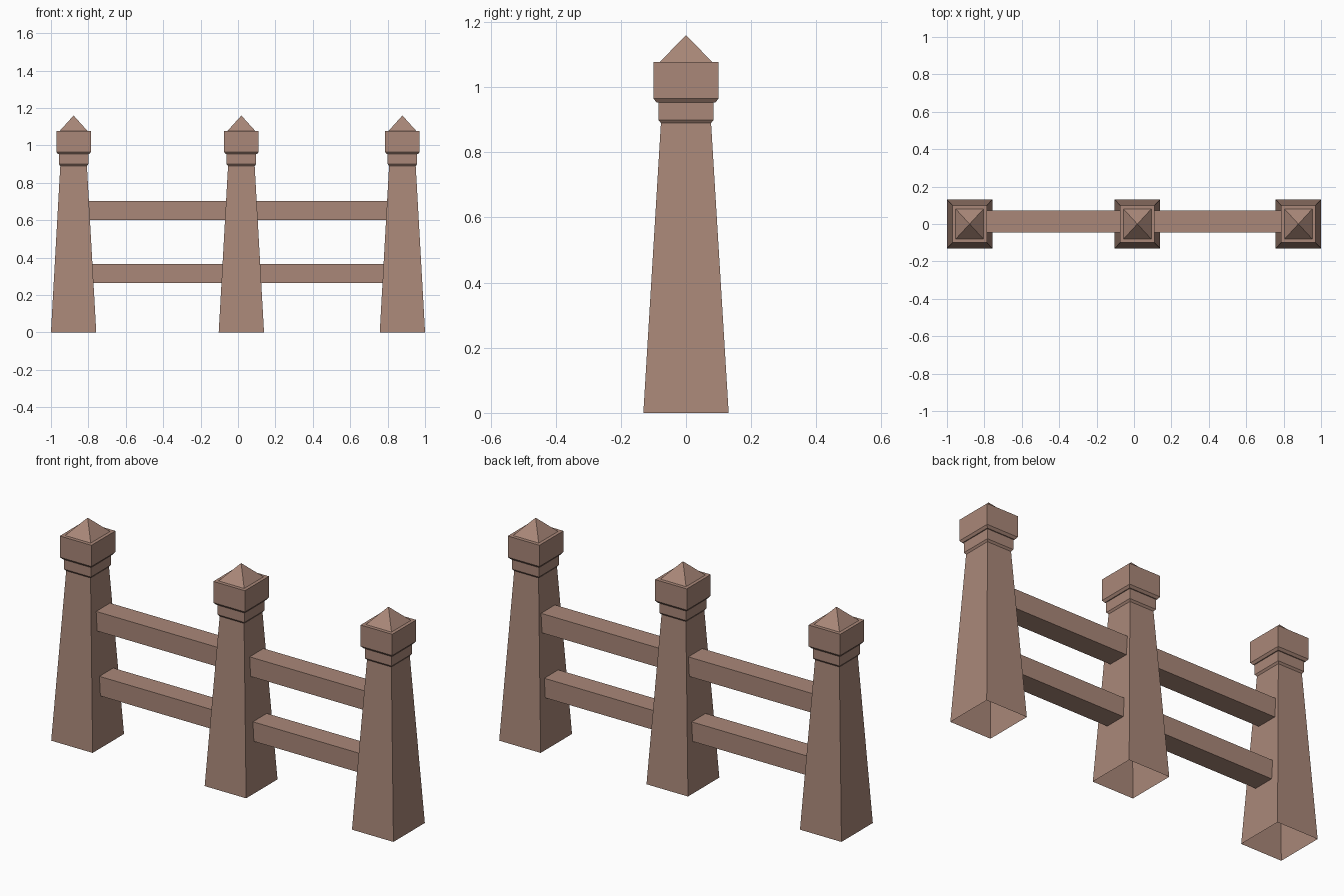
import bpy
import bmesh

cube = bpy.data.objects.get("Cube")
if cube:
    bpy.data.objects.remove(cube, do_unlink=True)

# Single warm brown for the whole fence
COLOUR = (0.40, 0.245, 0.19, 1.0)
brown = bpy.data.materials.new("warm_brown")
brown.use_nodes = True
brown.diffuse_color = COLOUR
brown.node_tree.nodes["Principled BSDF"].inputs["Base Color"].default_value = COLOUR


def add_object(name, bm):
    bmesh.ops.recalc_face_normals(bm, faces=bm.faces)
    mesh = bpy.data.meshes.new(name)
    bm.to_mesh(mesh)
    bm.free()
    mesh.materials.append(brown)
    obj = bpy.data.objects.new(name, mesh)
    bpy.context.collection.objects.link(obj)
    return obj


# Post outline: (half depth, height) from the ground to the top of the cap
PROFILE = [(0.131, 0), (0.077, 0.89), (0.085, 0.90), (0.085, 0.953),
           (0.09, 0.953), (0.10, 0.965), (0.10, 1.077), (0.081, 1.077)]
PEAK = 1.16
WIDTH_RATIO = 0.925  # posts are slightly narrower than deep


def add_post(name, x):
    """Square tapered post, open underneath, with a collar and pyramid cap."""
    bm = bmesh.new()
    rings = []
    for r, z in PROFILE:
        w = r * WIDTH_RATIO
        rings.append([bm.verts.new((sx * w, sy * r, z))
                      for sx, sy in ((-1, -1), (1, -1), (1, 1), (-1, 1))])
    for low, high in zip(rings, rings[1:]):
        for i in range(4):
            j = (i + 1) % 4
            bm.faces.new((low[i], low[j], high[j], high[i]))
    peak = bm.verts.new((0, 0, PEAK))
    for i in range(4):
        bm.faces.new((rings[-1][i], rings[-1][(i + 1) % 4], peak))
    add_object(name, bm).location.x = x


def add_rail(name, x0, x1, z0, z1):
    """Square rail, set slightly towards the back of the posts."""
    bm = bmesh.new()
    bmesh.ops.create_cube(bm, size=1)
    obj = add_object(name, bm)
    obj.location = ((x0 + x1) / 2, 0.013, (z0 + z1) / 2)
    obj.scale = (x1 - x0, 0.116, z1 - z0)


# Posts
POSTS = {"right_post": -0.879, "middle_post": 0.018, "left_post": 0.879}
for post_name, post_x in POSTS.items():
    add_post(post_name, post_x)

# Two rails across each gap, with their ends just inside the posts
EMBED = 0.075
xs = list(POSTS.values())
for side, a, b in (("right", xs[0], xs[1]), ("left", xs[1], xs[2])):
    add_rail(side + "_lower_rail", a + EMBED, b - EMBED, 0.264, 0.366)
    add_rail(side + "_upper_rail", a + EMBED, b - EMBED, 0.602, 0.704)
